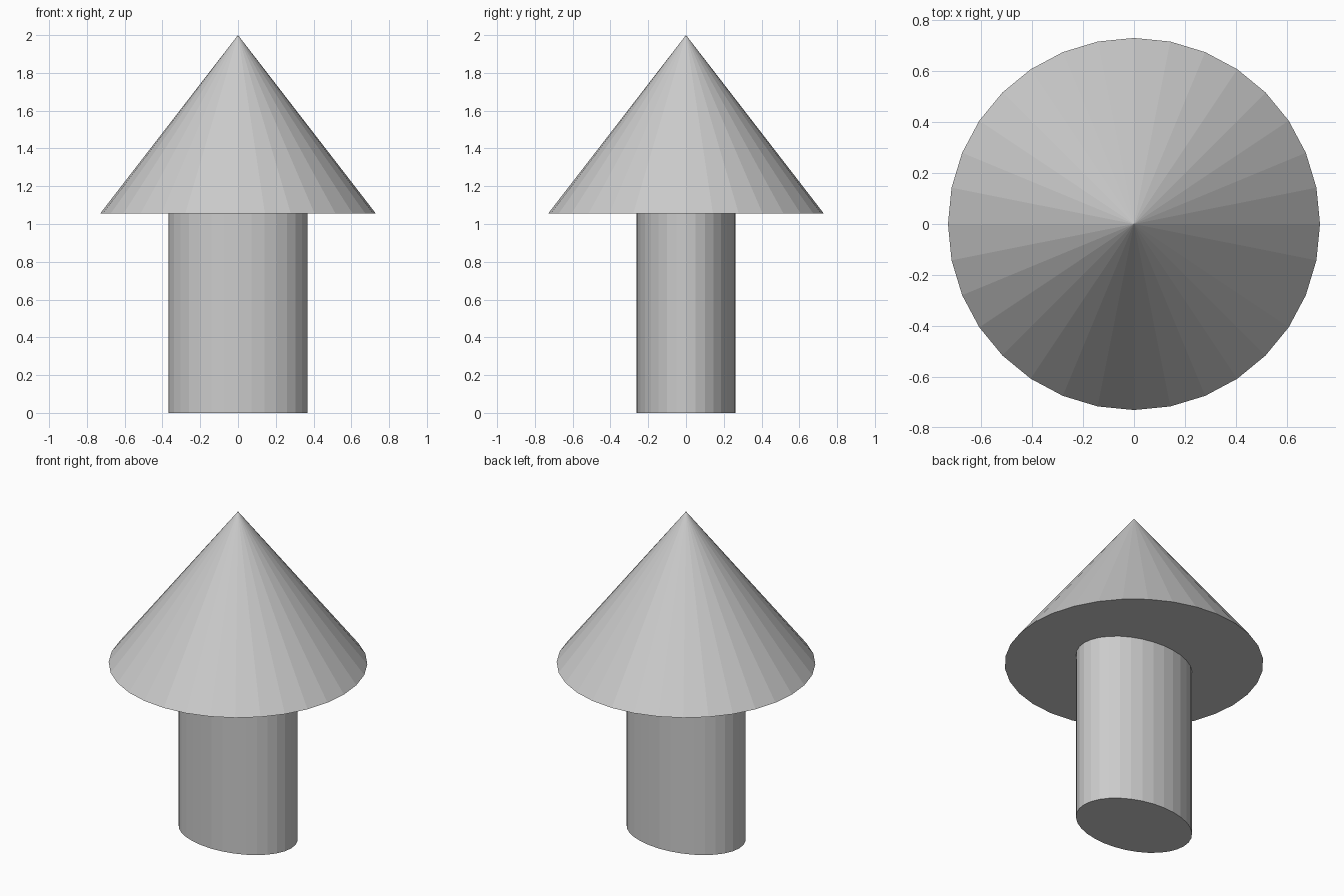
import bpy

if "Cube" in bpy.data.objects:
    bpy.data.objects.remove(bpy.data.objects["Cube"])

HEIGHT = 2.0
EAVE_Z = 1.055
SIDES = 32

# Trunk: oval column, wider across x than y
bpy.ops.mesh.primitive_cylinder_add(vertices=SIDES, radius=1, depth=EAVE_Z,
                                    location=(0, 0, EAVE_Z / 2))
trunk = bpy.context.object
trunk.name = "trunk"
trunk.scale = (0.367, 0.262, 1)
bpy.ops.object.transform_apply(location=False, rotation=False, scale=True)

# Crown: flat-faceted round cone resting on the trunk
bpy.ops.mesh.primitive_cone_add(vertices=SIDES, radius1=0.73, radius2=0,
                                depth=HEIGHT - EAVE_Z,
                                location=(0, 0, (HEIGHT + EAVE_Z) / 2))
bpy.context.object.name = "crown"
